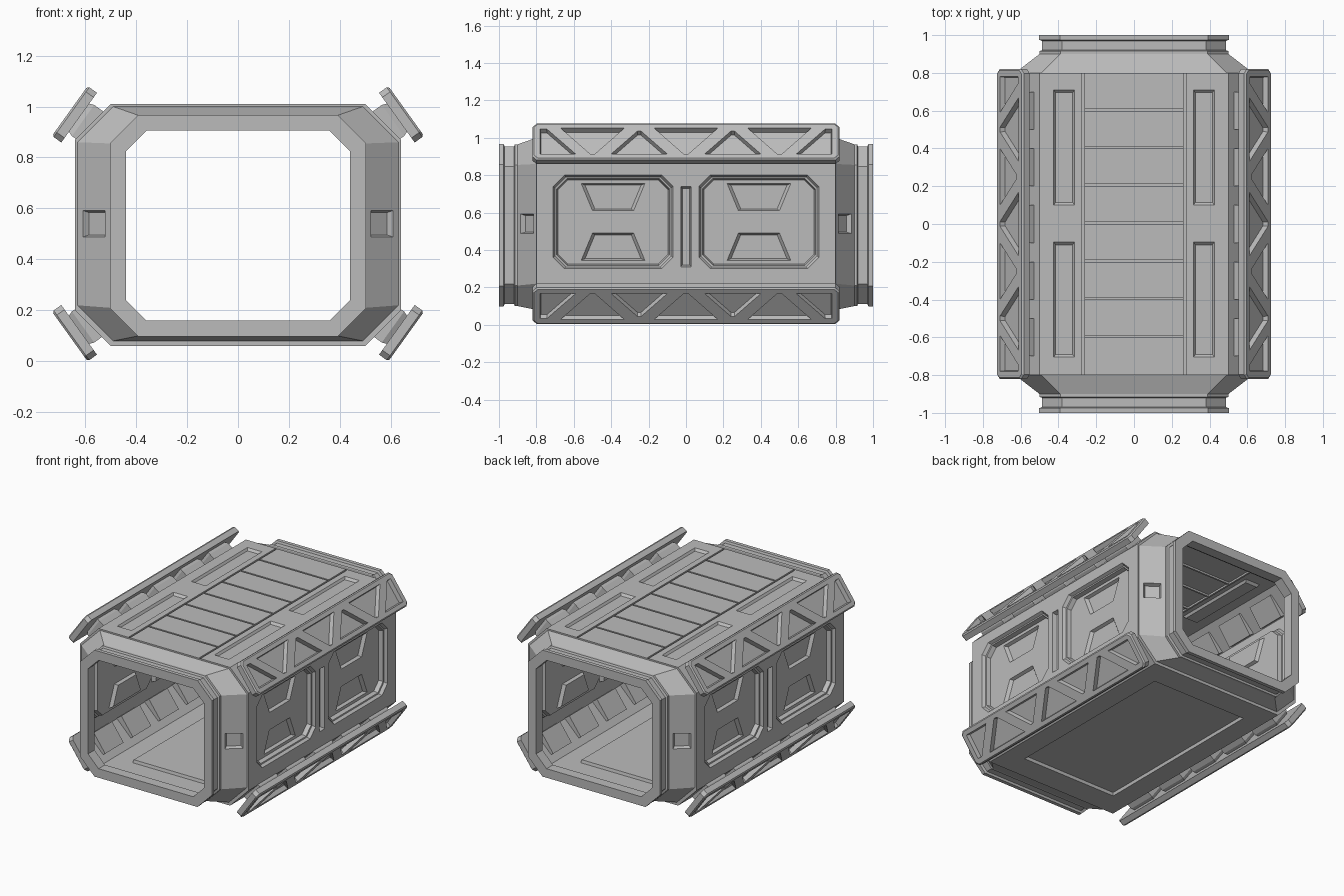
import bpy
import bmesh
from mathutils import Vector

if "Cube" in bpy.data.objects:
    bpy.data.objects.remove(bpy.data.objects["Cube"])

GREY = (0.5, 0.5, 0.5, 1)
metal = bpy.data.materials.new("hull_grey")
metal.use_nodes = True
metal.diffuse_color = GREY
metal.node_tree.nodes["Principled BSDF"].inputs["Base Color"].default_value = GREY


def finish(bm, name):
    mesh = bpy.data.meshes.new(name)
    bm.to_mesh(mesh)
    bm.free()
    mesh.materials.append(metal)
    bpy.context.collection.objects.link(bpy.data.objects.new(name, mesh))


def octo(cu, cv, hu, hv, c):
    """Rectangle with cut corners."""
    q = [(hu, c - hv), (hu, hv - c), (hu - c, hv), (c - hu, hv),
         (-hu, hv - c), (-hu, c - hv), (c - hu, -hv), (hu - c, -hv)]
    return [(cu + a, cv + b) for a, b in q]


def rect(cu, cv, hu, hv):
    return [(cu + hu, cv - hv), (cu + hu, cv + hv), (cu - hu, cv + hv), (cu - hu, cv - hv)]


def shrink(poly, f):
    cu = sum(p[0] for p in poly) / len(poly)
    cv = sum(p[1] for p in poly) / len(poly)
    return [(cu + (a - cu) * f, cv + (b - cv) * f) for a, b in poly]


def panel(name, o, u, v, n, outline, holes=(), back=()):
    """Flat plate with stepped recesses; a hole is (stages, inner holes).
    'back' stages turn the plate into a solid."""
    o, u, v, n = (Vector(x) for x in (o, u, v, n))
    bm = bmesh.new()

    def ring(poly, d):
        return [bm.verts.new(o + u * a + v * b - n * d) for a, b in poly]

    def loft(r, s):
        for i in range(len(r)):
            j = (i + 1) % len(r)
            bm.faces.new((r[i], r[j], s[j], s[i]))

    def fill(loops):
        edges = []
        for lp in loops:
            for a, b in zip(lp, lp[1:] + lp[:1]):
                edges.append(bm.edges.get((a, b)) or bm.edges.new((a, b)))
        bmesh.ops.triangle_fill(bm, use_beauty=True, edges=edges, normal=n)

    def surface(loop, d, sub):
        rims = []
        for stages, inner in sub:
            rim = last = ring(stages[0][0], d)
            for poly, depth in stages[1:]:
                nxt = ring(poly, depth)
                loft(last, nxt)
                last = nxt
            rims.append(rim)
            surface(last, stages[-1][1], inner)
        fill([loop] + rims)

    first = ring(outline, 0)
    surface(first, 0, holes)
    last = first
    for poly, depth in back:
        nxt = ring(poly, depth)
        loft(last, nxt)
        last = nxt
    if back:
        bm.faces.new(last)
    bmesh.ops.recalc_face_normals(bm, faces=bm.faces)
    if not back:
        total = sum((f.normal * f.calc_area() for f in bm.faces), Vector())
        if total.dot(n) < 0:
            bmesh.ops.reverse_faces(bm, faces=bm.faces)
    finish(bm, name)


X, Y, Z = Vector((1, 0, 0)), Vector((0, 1, 0)), Vector((0, 0, 1))

# Roof: long grooves, cross grooves and four sunken slots
holes = []
for s in (-1, 1):
    g = rect(s * 0.268, 0, 0.006, 0.797)
    holes.append(([(g, 0), (g, 0.012)], ()))
    for y in (-0.4, 0.405):
        holes.append(([(rect(s * 0.37, y, 0.055, 0.305), 0),
                       (rect(s * 0.37, y, 0.045, 0.29), 0.015)], ()))
for i in range(-3, 4):
    g = rect(0, i * 0.2 + 0.005, 0.26, 0.006)
    holes.append(([(g, 0), (g, 0.012)], ()))
panel("roof", (0, 0, 1.01), X, Y, Z, rect(0, 0, 0.5, 0.8), holes)

# Floor with one large sunken panel
panel("floor", (0, 0, 0.06), X, Y, -Z, rect(0, 0, 0.5, 0.8),
      [([(rect(0, 0, 0.36, 0.63), 0), (rect(0, 0, 0.355, 0.625), 0.02)], ())])

# Side walls: two framed windows with sunken trapezoids, and a middle slot
holes = []
for cy in (-0.39, 0.39):
    inner = []
    for s in (-1, 1):
        t = [(cy + a, 0.55 + s * b) for a, b in
             ((0.11, 0.06), (0.17, 0.205), (-0.17, 0.205), (-0.11, 0.06))]
        inner.append(([(t, 0), (shrink(t, 0.88), 0.07)], ()))
    holes.append(([(octo(cy, 0.55, 0.32, 0.25, 0.06), 0),
                   (octo(cy, 0.55, 0.31, 0.24, 0.058), 0.02),
                   (octo(cy, 0.55, 0.302, 0.232, 0.056), 0.022),
                   (octo(cy, 0.55, 0.295, 0.225, 0.054), 0.05)], inner))
holes.append(([(rect(0, 0.525, 0.028, 0.215), 0), (rect(0, 0.525, 0.02, 0.205), 0.03)], ()))
for sx, side in ((1, "left"), (-1, "right")):
    panel(side + "_wall", X * sx * 0.64, Y, Z, X * sx, rect(0, 0.535, 0.8, 0.335), holes)

# Slanted hull edges, truss rails and their mounts
pockets = []
for c in (-0.5, 0, 0.5):
    pockets.append([(c + 0.17, 0.085), (c - 0.17, 0.085), (c - 0.012, -0.085), (c + 0.012, -0.085)])
for s in (-1, 1):
    c = s * 0.25
    pockets.append([(c - 0.15, -0.085), (c + 0.15, -0.085), (c + 0.01, 0.065), (c - 0.01, 0.065)])
    pockets.append([(s * 0.78, 0.08), (s * 0.78, -0.085), (s * 0.59, -0.085), (s * 0.745, 0.08)])
holes = [([(p, 0), (shrink(p, 0.93), 0.03)], ()) for p in pockets]
for sx, side in ((1, "left"), (-1, "right")):
    for sz, level in ((1, "upper"), (-1, "lower")):
        tag = level + "_" + side
        n45 = Vector((sx, 0, sz)).normalized()
        v45 = Vector((-sx, 0, sz)).normalized()
        panel(tag + "_hull_edge", (sx * 0.57, 0, 0.535 + sz * 0.405), Y, v45, n45,
              rect(0, 0, 0.8, 0.099))
        n = Vector((sx * 0.195, 0, sz * 0.14)).normalized()
        v = Vector((-sx * 0.14, 0, sz * 0.195)).normalized()
        o = Vector((sx * 0.66, 0, 0.54 + sz * 0.4425))
        full = octo(0, 0, 0.82, 0.12, 0.022)
        panel(tag + "_rail", o, Y, v, n, octo(0, 0, 0.812, 0.112, 0.02), holes,
              [(full, 0.008), (full, 0.045)])
        for i in range(-2, 3):
            base = rect(i * 0.3, 0, 0.1, 0.075)
            panel(tag + "_mount", o - n * 0.044, Y, v, n, shrink(base, 0.9), (),
                  [(base, 0.02), (base, 0.075)])

# Flared end collars: y, half width, bottom, top, corner cut
STAGES = [(0.8, 0.64, 0.06, 1.01, 0.14), (0.8, 0.63, 0.08, 1.0, 0.14),
          (0.9, 0.5, 0.10, 0.965, 0.11), (0.915, 0.5, 0.10, 0.965, 0.11),
          (0.92, 0.488, 0.112, 0.953, 0.107), (0.97, 0.488, 0.112, 0.953, 0.107),
          (0.975, 0.502, 0.098, 0.967, 0.11), (1.0, 0.502, 0.098, 0.967, 0.11),
          (1.0, 0.44, 0.16, 0.905, 0.08), (0.93, 0.44, 0.16, 0.905, 0.08),
          (0.93, 0.485, 0.115, 0.95, 0.106)]
for sy, end in ((-1, "front"), (1, "back")):
    bm = bmesh.new()
    rings = [[bm.verts.new((a, sy * y, b)) for a, b in
              octo(0, (z0 + z1) / 2, hx, (z1 - z0) / 2, c)] for y, hx, z0, z1, c in STAGES]
    for k, (r, s) in enumerate(zip(rings, rings[1:])):
        for i in range(8):
            if k == 1 and i in (0, 4):
                continue
            j = (i + 1) % 8
            q = (r[i], r[j], s[j], s[i])
            bm.faces.new(q[::-1] if sy > 0 else q)
    finish(bm, end + "_collar")
    # Slanted cheek plates with a small square socket
    for sx, side in ((1, "left"), (-1, "right")):
        panel(end + "_" + side + "_cheek", (sx * 0.565, sy * 0.85, 0),
              Vector((-sx * 0.13, sy * 0.1, 0)).normalized(), Z,
              Vector((sx * 0.1, sy * 0.13, 0)).normalized(),
              [(-0.082, 0.22), (0.082, 0.21), (0.082, 0.855), (-0.082, 0.86)],
              [([(rect(0, 0.54, 0.055, 0.052), 0), (rect(0, 0.54, 0.045, 0.044), 0.025)], ())])
